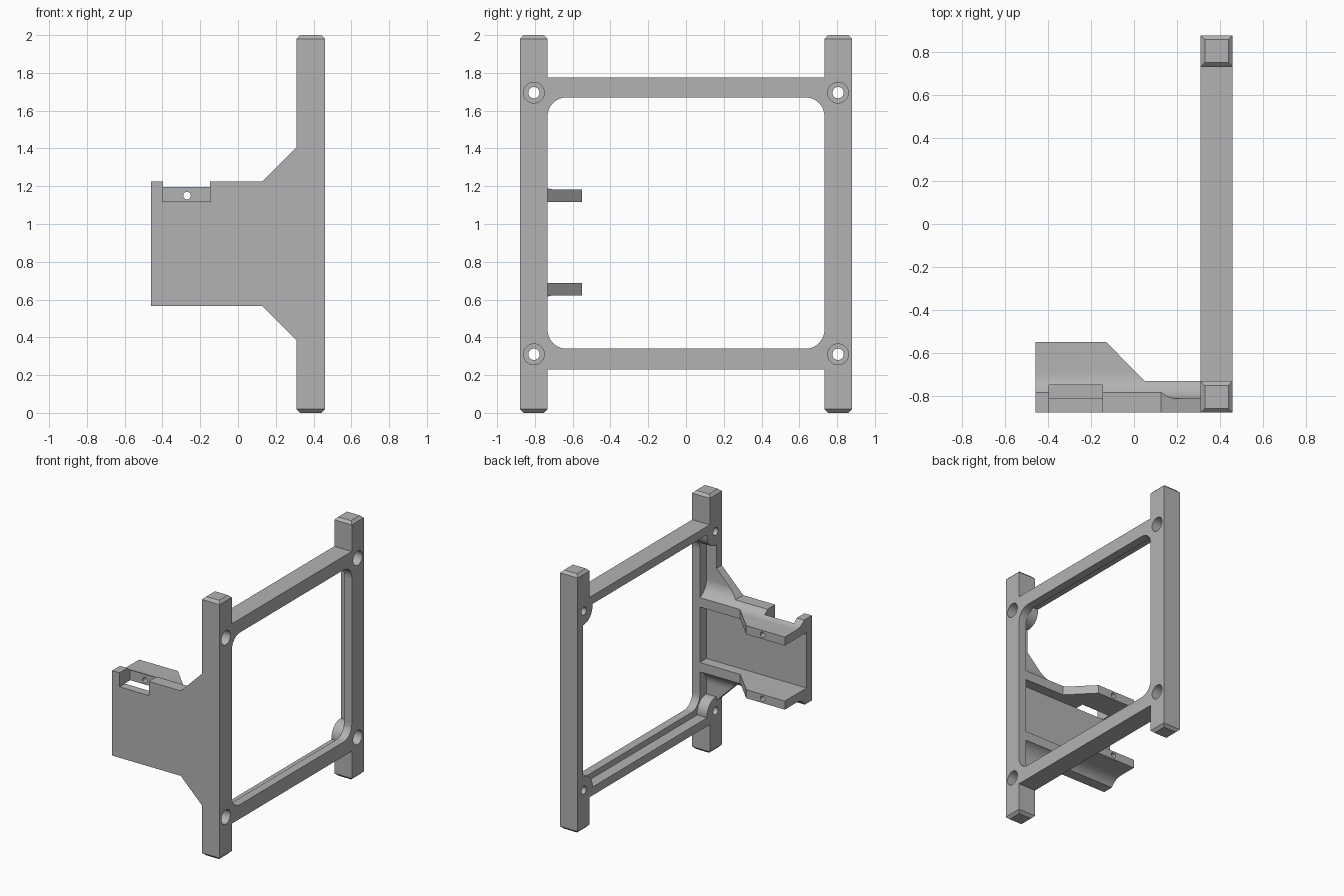
import bpy
import bmesh
from math import sin, cos, pi
from mathutils import Vector

old = bpy.data.objects.get("Cube")
if old:
    bpy.data.objects.remove(old, do_unlink=True)

grey = bpy.data.materials.new("plain_grey")
grey.use_nodes = True
colour = (0.45, 0.45, 0.45, 1)
grey.diffuse_color = colour
grey.node_tree.nodes["Principled BSDF"].inputs["Base Color"].default_value = colour


def prism(name, points, axis, low, high, end_bevel=0):
    """Extrude a flat outline along an axis; the outline uses the other two axes in order."""
    def place(p, h):
        c = list(p)
        c.insert("xyz".index(axis), h)
        return Vector(c)

    bm = bmesh.new()
    bottom = [bm.verts.new(place(p, low)) for p in points]
    top = [bm.verts.new(place(p, high)) for p in points]
    caps = [bm.faces.new(bottom), bm.faces.new(top)]
    n = len(points)
    for i in range(n):
        j = (i + 1) % n
        bm.faces.new((bottom[i], bottom[j], top[j], top[i]))
    if end_bevel:
        rim = [e for f in caps for e in f.edges]
        bmesh.ops.bevel(bm, geom=rim, offset=end_bevel, segments=1, affect='EDGES')
    bmesh.ops.recalc_face_normals(bm, faces=bm.faces)
    mesh = bpy.data.meshes.new(name)
    bm.to_mesh(mesh)
    bm.free()
    mesh.materials.append(grey)
    obj = bpy.data.objects.new(name, mesh)
    bpy.context.scene.collection.objects.link(obj)
    return obj


def rect(a0, a1, b0, b1):
    return [(a0, b0), (a1, b0), (a1, b1), (a0, b1)]


def arc(centre, radius, start, end, steps):
    return [(centre[0] + radius * cos(start + (end - start) * i / steps),
             centre[1] + radius * sin(start + (end - start) * i / steps))
            for i in range(steps + 1)]


def circle(centre, radius, steps=40):
    return arc(centre, radius, 0, 2 * pi, steps)[:-1]


def combine(target, other, operation):
    mod = target.modifiers.new(operation.lower(), 'BOOLEAN')
    mod.operation = operation
    mod.solver = 'EXACT'
    mod.object = other
    bpy.context.view_layer.objects.active = target
    bpy.ops.object.modifier_apply(modifier=mod.name)
    bpy.data.objects.remove(other, do_unlink=True)


BACK, FACE = 0.31, 0.46          # frame depth along x
LEDGE = 0.395                    # start of the thin inner lip
OUT, IN, WALL = 0.88, 0.733, 0.815
HOLE_Y = 0.805
hole_spots = [(s * HOLE_Y, z) for s in (-1, 1) for z in (0.31, 1.695)]

# Posts and rails
frame = prism("mounting_frame", rect(BACK, FACE, -OUT, -IN), 'z', 0, 2, 0.02)
combine(frame, prism("post", rect(BACK, FACE, IN, OUT), 'z', 0, 2, 0.02), 'UNION')
for low, high in ((0.23, 0.46), (1.55, 1.775)):
    combine(frame, prism("rail", rect(BACK, FACE, -0.8, 0.8), 'z', low, high), 'UNION')

# Rounded window opening
r = 0.1
window = []
for k, (y, z) in enumerate(((IN - r, 1.67 - r), (r - IN, 1.67 - r),
                            (r - IN, 0.34 + r), (IN - r, 0.34 + r))):
    window += arc((y, z), r, k * pi / 2, (k + 1) * pi / 2, 10)
combine(frame, prism("window", window, 'x', 0.2, 0.6), 'DIFFERENCE')

# Recess behind the lip, leaving round screw lugs in the corners
recess = prism("recess", rect(-WALL, WALL, 0.295, 1.71), 'x', 0.25, LEDGE)
for spot in hole_spots:
    combine(recess, prism("lug", circle(spot, 0.105), 'x', 0.2, 0.5), 'DIFFERENCE')
combine(frame, recess, 'DIFFERENCE')

# Side bracket: C-shaped section with filleted outer corners
PLATE, TIP, R = -WALL, -0.55, 0.12
LO0, LO1, UP0, UP1 = 0.622, 0.688, 1.117, 1.183
section = [(-OUT, 0.3), (PLATE, 0.3)]
section += arc((PLATE + R, LO0 - R), R, pi, pi / 2, 12)
section += [(TIP, LO0), (TIP, LO1), (PLATE, LO1), (PLATE, UP0), (TIP, UP0), (TIP, UP1)]
section += arc((PLATE + R, UP1 + R), R, -pi / 2, -pi, 12)
section += [(PLATE, 1.5), (-OUT, 1.5)]
bracket = prism("bracket", section, 'x', -0.46, LEDGE)

# Flared outline of the bracket plate
outline = [(-0.5, 0.567), (0.127, 0.567), (BACK, 0.385), (0.5, 0.385),
           (0.5, 1.407), (BACK, 1.407), (0.127, 1.224), (-0.5, 1.224)]
combine(bracket, prism("outline", outline, 'y', -1, 0), 'INTERSECT')

# Sloped trim of the arms towards the post
trim = [(-0.13, TIP), (0.05, -IN), (0.6, -IN), (0.6, -0.4), (-0.13, -0.4)]
combine(bracket, prism("trim", trim, 'z', 0, 2), 'DIFFERENCE')

# Notch in the top edge and screw holes in the arms
combine(bracket, prism("notch", rect(-0.397, -0.147, -1, -0.75), 'z', 1.115, 1.4), 'DIFFERENCE')
for z in (0.655, 1.15):
    combine(bracket, prism("arm_hole", circle((-0.27, z), 0.02, 24), 'y', -0.77, -0.5), 'DIFFERENCE')
combine(frame, bracket, 'UNION')

# Counterbored corner screw holes
for spot in hole_spots:
    combine(frame, prism("screw_hole", circle(spot, 0.03), 'x', 0.2, 0.6), 'DIFFERENCE')
    combine(frame, prism("counterbore", circle(spot, 0.055), 'x', 0.37, 0.6), 'DIFFERENCE')

# Smooth curves, sharp edges
bpy.ops.object.select_all(action='DESELECT')
frame.select_set(True)
bpy.context.view_layer.objects.active = frame
bpy.ops.object.shade_smooth_by_angle(angle=pi / 6)
